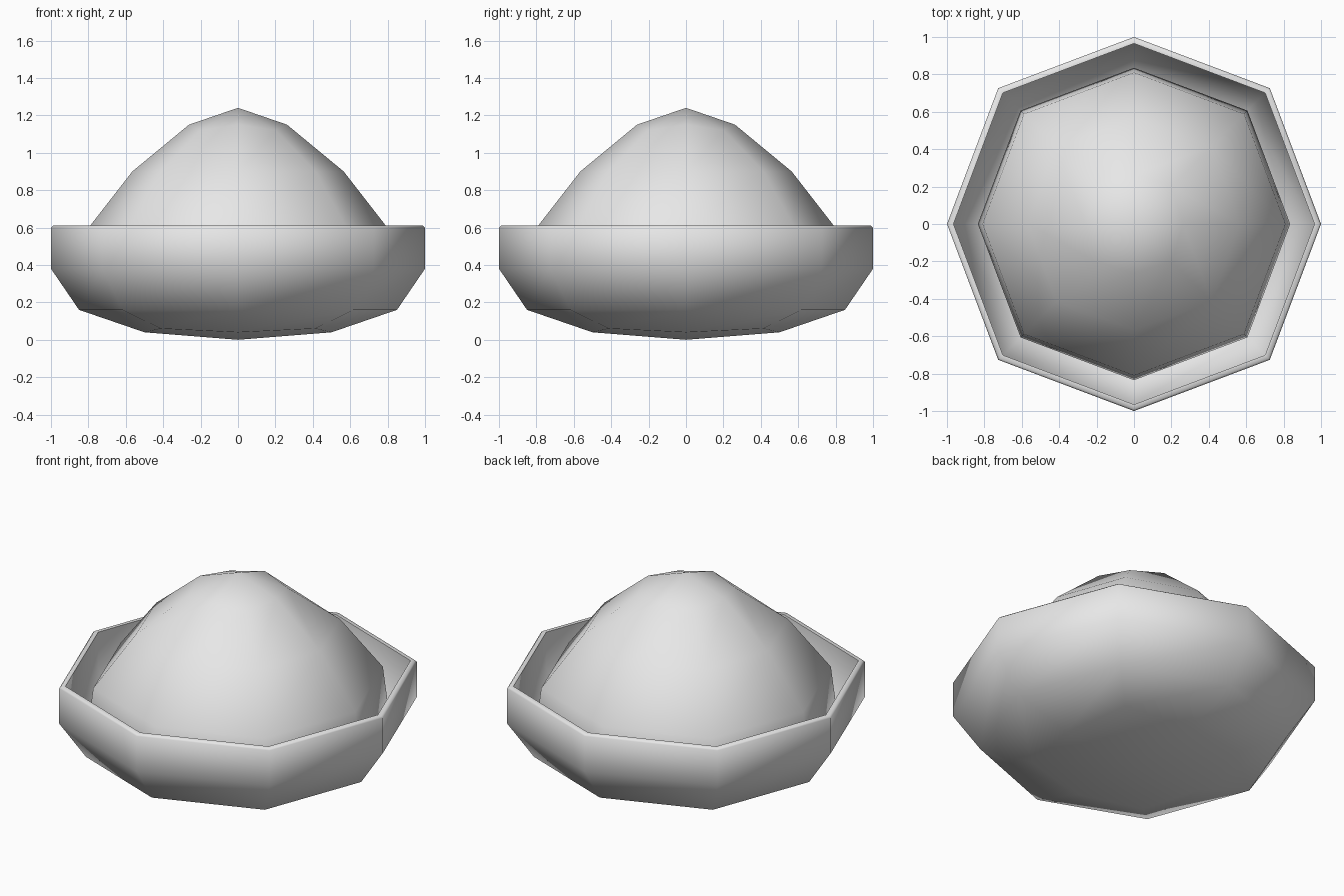
import bpy, bmesh
from math import cos, sin, tau, radians

default = bpy.data.objects.get("Cube")
if default:
    bpy.data.objects.remove(default, do_unlink=True)

grey = bpy.data.materials.new("light grey")
grey.use_nodes = True
grey.diffuse_color = (0.8, 0.8, 0.8, 1)
grey.node_tree.nodes["Principled BSDF"].inputs["Base Color"].default_value = (0.8, 0.8, 0.8, 1)

SIDES = 8


def revolve(name, profile):
    """Eight-sided solid from (radius, height, corner stretch, corner lift) rows."""
    bm = bmesh.new()
    rings = []
    for r, z, stretch, lift in profile:
        if r == 0:
            rings.append([bm.verts.new((0, 0, z))] * SIDES)
            continue
        ring = []
        for i in range(SIDES):
            odd = i % 2
            rad = r * (stretch if odd else 1)
            a = tau * i / SIDES
            ring.append(bm.verts.new((rad * cos(a), rad * sin(a), z + lift * odd)))
        rings.append(ring)
    for low, high in zip(rings, rings[1:]):
        for i in range(SIDES):
            j = (i + 1) % SIDES
            corners = dict.fromkeys((low[i], low[j], high[j], high[i]))
            bm.faces.new(list(corners))
    bmesh.ops.recalc_face_normals(bm, faces=bm.faces)
    mesh = bpy.data.meshes.new(name)
    bm.to_mesh(mesh)
    bm.free()
    mesh.materials.append(grey)
    obj = bpy.data.objects.new(name, mesh)
    bpy.context.collection.objects.link(obj)
    bpy.ops.object.select_all(action='DESELECT')
    obj.select_set(True)
    bpy.context.view_layer.objects.active = obj
    bpy.ops.object.shade_smooth_by_angle(angle=radians(60))
    return obj


K = 1.027  # corners sit slightly outside a regular octagon

# Hollow bowl: outside, bevelled rim, then inside
revolve("bowl", [
    (0, 0, 1, 0), (0.5, 0.04, 1.17, 0.02), (0.85, 0.16, K, 0),
    (1, 0.38, K, 0), (1, 0.6, K, 0), (0.99, 0.61, K, 0),
    (0.965, 0.61, K, 0), (0.965, 0.39, K, 0), (0.835, 0.19, K, 0),
    (0.48, 0.075, 1.17, 0.015), (0, 0.035, 1, 0),
])

# Rounded mound resting inside the bowl
revolve("dome", [
    (0, 0.1, 1, 0), (0.75, 0.19, K, 0), (0.835, 0.38, K, 0),
    (0.81, 0.585, K, 0), (0.565, 0.9, 1.04, 0),
    (0.262, 1.15, 1.09, -0.03), (0, 1.24, 1, 0),
])
